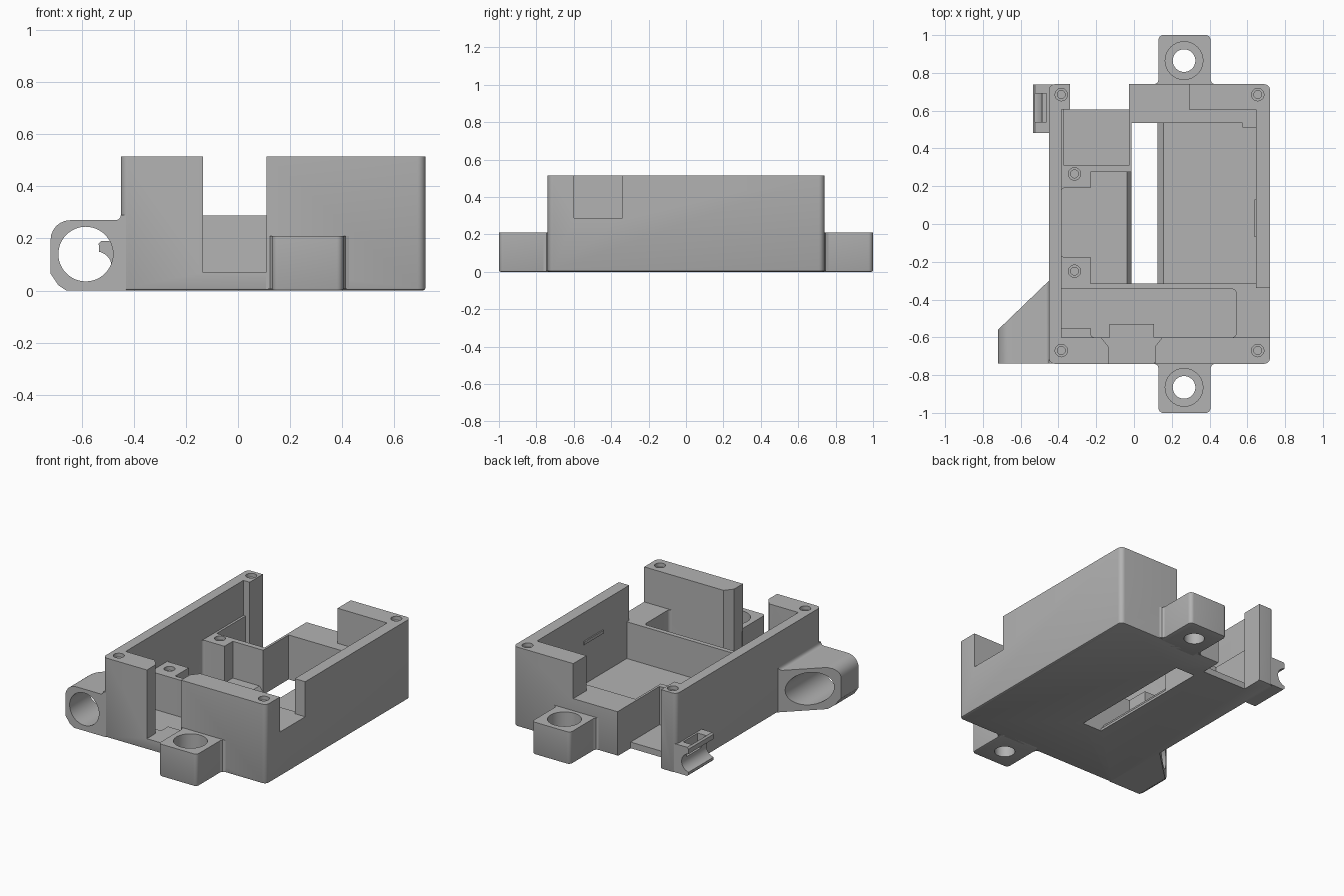
import bpy, bmesh, math
from mathutils import Vector

cube = bpy.data.objects.get("Cube")
if cube:
    bpy.data.objects.remove(cube, do_unlink=True)

grey = bpy.data.materials.new("plain grey")
grey.use_nodes = True
colour = (0.45, 0.45, 0.45, 1)
grey.diffuse_color = colour
for node in grey.node_tree.nodes:
    if node.type == 'BSDF_PRINCIPLED':
        node.inputs["Base Color"].default_value = colour

H = 0.515      # full wall height
MID = 0.288    # height of inner walls and ledges
FLOOR = 0.05   # inner floor level
TOP = 0.6      # top of open cutters


def arc(cx, cy, r, a0, a1, n=6):
    steps = [math.radians(a0 + (a1 - a0) * i / n) for i in range(n + 1)]
    return [(cx + r * math.cos(a), cy + r * math.sin(a)) for a in steps]


def rect(x0, x1, y0, y1, r=0):
    if not r:
        return [(x0, y0), (x1, y0), (x1, y1), (x0, y1)]
    return (arc(x1 - r, y0 + r, r, -90, 0) + arc(x1 - r, y1 - r, r, 0, 90)
            + arc(x0 + r, y1 - r, r, 90, 180) + arc(x0 + r, y0 + r, r, 180, 270))


def prism(name, pts, lo, hi, axis='z', soft_bottom=0):
    """Extrude an (x, y) outline along z, or an (x, z) outline along y."""
    def place(p, t):
        return Vector((p[0], p[1], t)) if axis == 'z' else Vector((p[0], t, p[1]))
    bm = bmesh.new()
    low = [bm.verts.new(place(p, lo)) for p in pts]
    high = [bm.verts.new(place(p, hi)) for p in pts]
    base = bm.faces.new(low)
    bm.faces.new(high)
    for i in range(len(pts)):
        j = (i + 1) % len(pts)
        bm.faces.new((low[i], low[j], high[j], high[i]))
    bmesh.ops.recalc_face_normals(bm, faces=bm.faces[:])
    if soft_bottom:
        bmesh.ops.bevel(bm, geom=list(base.edges), offset=soft_bottom,
                        segments=2, profile=0.5, affect='EDGES')
    mesh = bpy.data.meshes.new(name)
    bm.to_mesh(mesh)
    bm.free()
    mesh.materials.append(grey)
    obj = bpy.data.objects.new(name, mesh)
    bpy.context.collection.objects.link(obj)
    return obj


def cut(target, pts, lo, hi, axis='z'):
    """Subtract a prism from the target and discard the cutter."""
    cutter = prism("cutter", pts, lo, hi, axis)
    cutter.hide_render = True
    mod = target.modifiers.new("cut", 'BOOLEAN')
    mod.operation = 'DIFFERENCE'
    mod.solver = 'EXACT'
    mod.object = cutter
    bpy.context.view_layer.update()
    graph = bpy.context.evaluated_depsgraph_get()
    mesh = bpy.data.meshes.new_from_object(target.evaluated_get(graph))
    target.modifiers.clear()
    target.data = mesh
    bpy.data.objects.remove(cutter, do_unlink=True)


def circle(x, y, r, n=32):
    return arc(x, y, r, 0, 360 - 360 / n, n - 1)


# Main tray
tray = prism("tray", rect(-0.45, 0.72, -0.74, 0.74, 0.03), 0, H, soft_bottom=0.01)

# Upper opening, low back wall and side notch
cut(tray, rect(-0.385, 0.645, -0.6, 0.605), MID, TOP)
cut(tray, rect(-0.34, 0.29, 0.55, 0.8), MID, TOP)
cut(tray, rect(0.6, 0.8, -0.6, -0.34), MID, TOP)

# Front pocket with a corner step, then the flared cable notch
cut(tray, rect(-0.23, 0.54, -0.6, -0.345, 0.02), FLOOR, TOP)
cut(tray, rect(-0.385, -0.2, -0.55, -0.345), FLOOR, TOP)
cut(tray, [(-0.135, -0.8), (0.11, -0.8), (0.11, -0.65), (0.15, -0.6), (0.15, -0.56),
           (-0.175, -0.56), (-0.175, -0.6), (-0.135, -0.65)], 0.07, TOP)

# Right compartment and left compartment around the two bosses
cut(tray, rect(-0.012, 0.645, -0.315, 0.535), FLOOR, TOP)
cut(tray, rect(-0.23, 0.05, -0.315, 0.275), FLOOR, TOP)
cut(tray, rect(-0.385, -0.2, -0.175, 0.19, 0.015), FLOOR, TOP)

# Rear left pocket, open at the back
cut(tray, rect(-0.37, -0.027, 0.31, 0.605), 0.04, TOP)
cut(tray, rect(-0.34, -0.027, 0.605, 0.8), -0.1, TOP)

# Floor slot with sloped long edges
cut(tray, rect(-0.012, 0.125, -0.315, 0.535), -0.1, 0.2)
cut(tray, [(0.1, 0.02), (0.125, 0.02), (0.155, FLOOR), (0.155, 0.1), (0.1, 0.1)],
    -0.315, 0.535, 'y')
cut(tray, [(0.01, 0.015), (-0.012, 0.015), (-0.038, FLOOR), (-0.038, 0.1), (0.01, 0.1)],
    -0.315, 0.275, 'y')

# Screw holes in the corners and bosses
screws = [(x, y, H) for x in (-0.385, 0.655) for y in (-0.67, 0.685)]
screws += [(-0.315, y, MID) for y in (-0.25, 0.265)]
for x, y, z in screws:
    cut(tray, circle(x, y, 0.033, 20), z - 0.025, TOP)
    cut(tray, circle(x, y, 0.021, 20), z - 0.15, TOP)

# Small interior details
prism("cable_step", rect(-0.13, 0.105, -0.61, -0.53), 0.03, 0.07)
prism("corner_rib", rect(0.575, 0.65, 0.51, 0.54), 0.03, MID)
prism("snap_rib", rect(0.637, 0.65, -0.07, 0.13), 0.31, 0.33)

# Mounting tabs with counterbored holes
for side, name in ((-1, "front_tab"), (1, "back_tab")):
    y0, y1 = sorted((side * 0.7, side * 1.0))
    tab = prism(name, rect(0.13, 0.405, y0, y1, 0.025), 0, 0.21, soft_bottom=0.008)
    cut(tab, circle(0.265, side * 0.865, 0.1), 0.1, TOP)
    cut(tab, circle(0.265, side * 0.865, 0.06), -0.1, TOP)
    # Small fillets where the tab meets the wall
    for x, d in ((0.13, -1), (0.405, 1)):
        w = side * 0.74
        prism(name + "_fillet", [(x - d * 0.01, w - side * 0.01), (x + d * 0.022, w - side * 0.01),
                                 (x + d * 0.022, w), (x + d * 0.007, w + side * 0.007),
                                 (x, w + side * 0.022), (x - d * 0.01, w + side * 0.022)], 0.005, 0.21)

# Side lug with a round passage and a slanted back
lug = prism("side_lug", [(-0.43, 0), (-0.66, 0), (-0.69, 0.02), (-0.72, 0.065)]
            + arc(-0.645, 0.195, 0.075, 180, 90)
            + [(-0.47, 0.27)] + arc(-0.47, 0.29, 0.02, -80, 0, 4) + [(-0.43, 0.29)],
            -0.738, -0.25, 'y')
cut(lug, [(-0.8, -0.637), (-0.72, -0.56), (-0.45, -0.3), (-0.4, -0.252),
          (-0.4, -0.1), (-0.8, -0.1)], -0.1, TOP)
cut(lug, circle(-0.585, 0.14, 0.105, 48), -0.9, 0, 'y')

# Grooved clip near the back corner
clip = prism("side_clip", [(-0.43, 0.005), (-0.525, 0.005), (-0.535, 0.015)]
             + arc(-0.545, 0.09, 0.06, -80, 80, 14)
             + [(-0.535, 0.18), (-0.525, 0.19), (-0.43, 0.19)], 0.482, 0.738, 'y')
cut(clip, rect(-0.525, -0.462, 0.54, 0.69), 0.1, TOP)

# Smooth the curved surfaces, keep edges sharp
bpy.ops.object.select_all(action='DESELECT')
for obj in bpy.context.collection.objects:
    if obj.type == 'MESH' and grey.name in obj.data.materials:
        obj.select_set(True)
        bpy.context.view_layer.objects.active = obj
bpy.ops.object.shade_smooth_by_angle(angle=math.radians(30))
